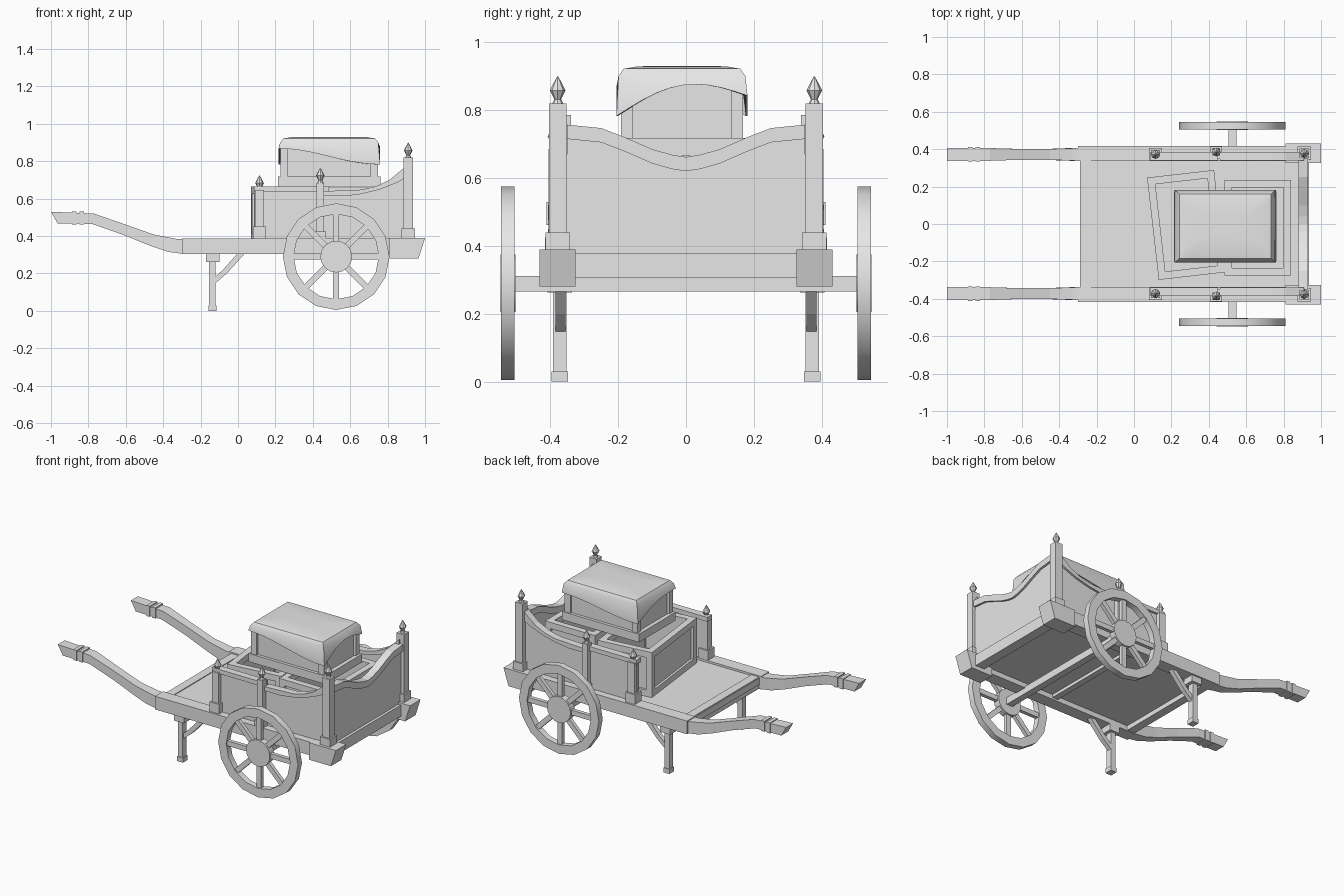
import bpy, bmesh, math
from mathutils import Matrix, Vector

cube = bpy.data.objects.get("Cube")
if cube:
    bpy.data.objects.remove(cube, do_unlink=True)

GREY = (0.8, 0.8, 0.8, 1)
mat = bpy.data.materials.new("plain_grey")
mat.use_nodes = True
mat.diffuse_color = GREY
mat.node_tree.nodes["Principled BSDF"].inputs["Base Color"].default_value = GREY


def finish(name, bm, smooth=False):
    bmesh.ops.recalc_face_normals(bm, faces=bm.faces)
    me = bpy.data.meshes.new(name)
    bm.to_mesh(me)
    bm.free()
    me.materials.append(mat)
    ob = bpy.data.objects.new(name, me)
    bpy.context.collection.objects.link(ob)
    if smooth:
        bpy.ops.object.select_all(action='DESELECT')
        ob.select_set(True)
        bpy.context.view_layer.objects.active = ob
        bpy.ops.object.shade_smooth_by_angle(angle=math.radians(35))
    return ob


def loft(name, rings, caps=True, closed=False, smooth=False):
    """Skin a row of equal rings of points."""
    bm = bmesh.new()
    rows = [[bm.verts.new(p) for p in ring] for ring in rings]
    n = len(rows[0])
    pairs = list(zip(rows, rows[1:])) + ([(rows[-1], rows[0])] if closed else [])
    for a, b in pairs:
        for i in range(n):
            j = (i + 1) % n
            bm.faces.new((a[i], a[j], b[j], b[i]))
    if caps and not closed:
        bm.faces.new(rows[0])
        bm.faces.new(rows[-1])
    return finish(name, bm, smooth)


def box(name, x, y, z):
    return loft(name, [[(x[0], y[0], h), (x[1], y[0], h), (x[1], y[1], h), (x[0], y[1], h)] for h in z])


def prism_y(name, pts, y):
    return loft(name, [[(a, h, b) for a, b in pts] for h in y])


def prism_x(name, pts, x):
    return loft(name, [[(h, a, b) for a, b in pts] for h in x])


def lathe(name, profile, origin, axis='Z', sides=8, closed=False, smooth=False):
    """Revolve (radius, height) pairs about an axis through origin."""
    rings = []
    for r, h in profile:
        ring = []
        for i in range(sides):
            a = math.tau * i / sides
            c, s = r * math.cos(a), r * math.sin(a)
            ring.append(Vector(origin) + Vector((c, s, h) if axis == 'Z' else (c, h, s)))
        rings.append(ring)
    return loft(name, rings, closed=closed, smooth=smooth)


def span(c, h):
    return (c - h, c + h)


def post(name, x, y, half, base, top):
    box(name + "_base", span(x, half + .01), span(y, half + .01), (.385, base))
    box(name, span(x, half), span(y, half), (base, top))
    lathe(name + "_finial", [(.016, 0), (.010, .012), (.023, .038), (.012, .06), (.001, .08)],
          (x, y, top), sides=8)


# Handles, frame, sides, legs and wheels, repeated on both sides
SHAFT = [(-1, .53, -.965, .468, .035), (-.77, .52, -.78, .465, .034), (-.62, .468, -.61, .405, .029),
         (-.45, .408, -.47, .348, .029), (-.33, .385, -.37, .315, .033), (-.28, .382, -.28, .303, .036)]
LOW = [(.46, .613), (.57, .613), (.66, .625), (.76, .65), (.85, .685), (.91, .72)]
HIGH = [(.91, .785), (.87, .75), (.81, .7), (.74, .667), (.66, .648), (.46, .64)]
WX, WZ = .525, .29
for s, side in ((-1, "right"), (1, "left")):
    def n(part):
        return side + "_" + part

    yc = s * .372
    loft(n("handle"), [[(xt, yc - w, zt), (xt, yc + w, zt), (xb, yc + w, zb), (xb, yc - w, zb)]
                       for xt, zt, xb, zb, w in SHAFT])
    for x in (-.875, -.835):
        box(n("handle_ring"), span(x, .012), span(yc, .039), (.462, .53))
    box(n("frame_beam"), (-.3, .95), span(s * .377, .041), (.303, .388))
    prism_y(n("beam_end"), [(.81, .28), (.965, .28), (1, .39), (.81, .39)], span(s * .378, .053))

    # Side wall with a sweeping top rail
    prism_y(n("side_panel"), [(.09, .385), (.91, .385)] + LOW[::-1] + [(.46, .645), (.09, .645)],
            span(s * .36, .012))
    prism_y(n("sweeping_rail"), LOW + HIGH, span(s * .362, .023))
    box(n("front_rail"), (.085, .45), span(s * .362, .023), (.636, .664))
    post(n("front_post"), .115, s * .372, .024, .45, .645)
    post(n("middle_post"), .44, s * .385, .02, .425, .685)
    post(n("rear_post"), .91, s * .378, .026, .44, .82)

    # Prop leg with brace
    box(n("leg_bracket"), (-.172, -.1), span(s * .372, .036), (.262, .305))
    box(n("leg"), span(-.138, .017), span(s * .372, .02), (.02, .27))
    box(n("leg_foot"), span(-.137, .021), span(s * .372, .024), (0, .03))
    prism_y(n("leg_brace"), [(-.125, .145), (-.06, .2), (-.01, .255), (.035, .305), (-.005, .305),
                             (-.04, .265), (-.08, .22), (-.125, .18)], span(s * .37, .015))

    # Wheel
    yw = s * .525
    lathe(n("wheel_rim"), [(.285, -.02), (.285, .02), (.228, .02), (.228, -.02)], (WX, yw, WZ),
          'Y', 16, closed=True, smooth=True)
    lathe(n("wheel_hub"), [(.085, -.022), (.085, .022)], (WX, yw, WZ), 'Y', 16, smooth=True)
    for k in range(8):
        spoke = box(n("spoke"), (.07, .24), span(0, .012), span(0, .016))
        spoke.matrix_world = Matrix.Translation((WX, yw, WZ)) @ Matrix.Rotation(k * math.pi / 4, 4, 'Y')

# Floor, cross beams and axle
box("bed_floor", (-.29, .93), (-.34, .34), (.335, .375))
box("front_cross_beam", (-.285, -.23), (-.34, .34), (.305, .38))
box("rear_cross_beam", (.87, .935), (-.34, .34), (.305, .378))
box("middle_cross_beam", (.3, .34), (-.34, .34), (.315, .34))
box("axle", span(.527, .022), (-.51, .51), (.265, .312))

# Tailboard with a dipping rail
HALF = [(.35, .715), (.25, .705), (.18, .678), (.1, .643), (.04, .626)]
dip = [(-y, z) for y, z in HALF] + [(0, .62)] + HALF[::-1]
prism_x("tailboard", [(-.36, .37)] + dip + [(.36, .37)], span(.905, .012))
prism_x("tailboard_rail", dip + [(y, z + .042) for y, z in dip[::-1]], span(.905, .026))


# Open crates with framed sides
def crate(name, cx, cy, w, d, z0, z1, angle):
    m = Matrix.Translation((cx, cy, 0)) @ Matrix.Rotation(math.radians(angle), 4, 'Z')
    parts = [box(name + "_floor", (-w + .02, w - .02), (-d + .02, d - .02), (z0, z0 + .03))]
    for s in (-1, 1):
        parts.append(box(name + "_end", span(s * (w - .025), .01), (-d + .02, d - .02), (z0, z1 - .01)))
        parts.append(box(name + "_side", (-w + .02, w - .02), span(s * (d - .025), .01), (z0, z1 - .01)))
        for lo, hi in ((z0, z0 + .04), (z1 - .04, z1)):
            parts.append(box(name + "_end_rail", span(s * (w - .02), .02), (-d, d), (lo, hi)))
            parts.append(box(name + "_side_rail", (-w + .04, w - .04), span(s * (d - .02), .02), (lo, hi)))
        for t in (-1, 1):
            parts.append(box(name + "_corner", span(s * (w - .02), .02), span(t * (d - .02), .02),
                             (z0 + .04, z1 - .04)))
    for p in parts:
        p.matrix_world = m


crate("front_crate", .28, -.005, .18, .275, .375, .665, 6.5)
crate("rear_crate", .662, -.02, .178, .256, .375, .66, 0)

# Chest resting on the crates
CX, CY = .488, -.012
box("chest_body", span(CX, .245), span(CY, .168), (.668, .9))
for s in (-1, 1):
    box("chest_base_board", span(CX, .275), span(CY + s * .174, .013), (.665, .718))
    box("chest_base_end", span(CX + s * .262, .013), span(CY, .187), (.665, .718))
    for t in (-1, 1):
        box("chest_corner", span(CX + s * .24, .02), span(CY + t * .162, .018), (.7, .9))


# Cloth draped over the chest, with an uneven hem
def outline(w, d, steps=10):
    pts = []
    corners = [(-w, -d), (w, -d), (w, d), (-w, d)]
    for k in range(4):
        a, b = Vector(corners[k]), Vector(corners[(k + 1) % 4])
        pts += [(k, i / steps, a.lerp(b, i / steps)) for i in range(steps)]
    return pts


def hem(k, t):
    wave = .5 - .5 * math.cos(math.pi * t)
    if k == 0:
        return .868 - .085 * wave
    if k == 1:
        return .783 + .06 * t + .06 * math.sin(math.pi * t)
    if k == 2:
        return .843 - .06 * wave
    return .783 + .085 * t + .03 * math.sin(math.pi * t)


rings = []
for w, d, z in ((.1, .06, .93), (.2, .13, .929), (.245, .172, .922), (.262, .187, .9)):
    rings.append([(CX + p.x, CY + p.y, z) for k, t, p in outline(w, d)])
for w, d in ((.272, .193), (.266, .188)):
    rings.append([(CX + p.x, CY + p.y, hem(k, t)) for k, t, p in outline(w, d)])
rings.append([(CX + p.x, CY + p.y, .89) for k, t, p in outline(.25, .175)])
loft("cloth_cover", rings, smooth=True)
